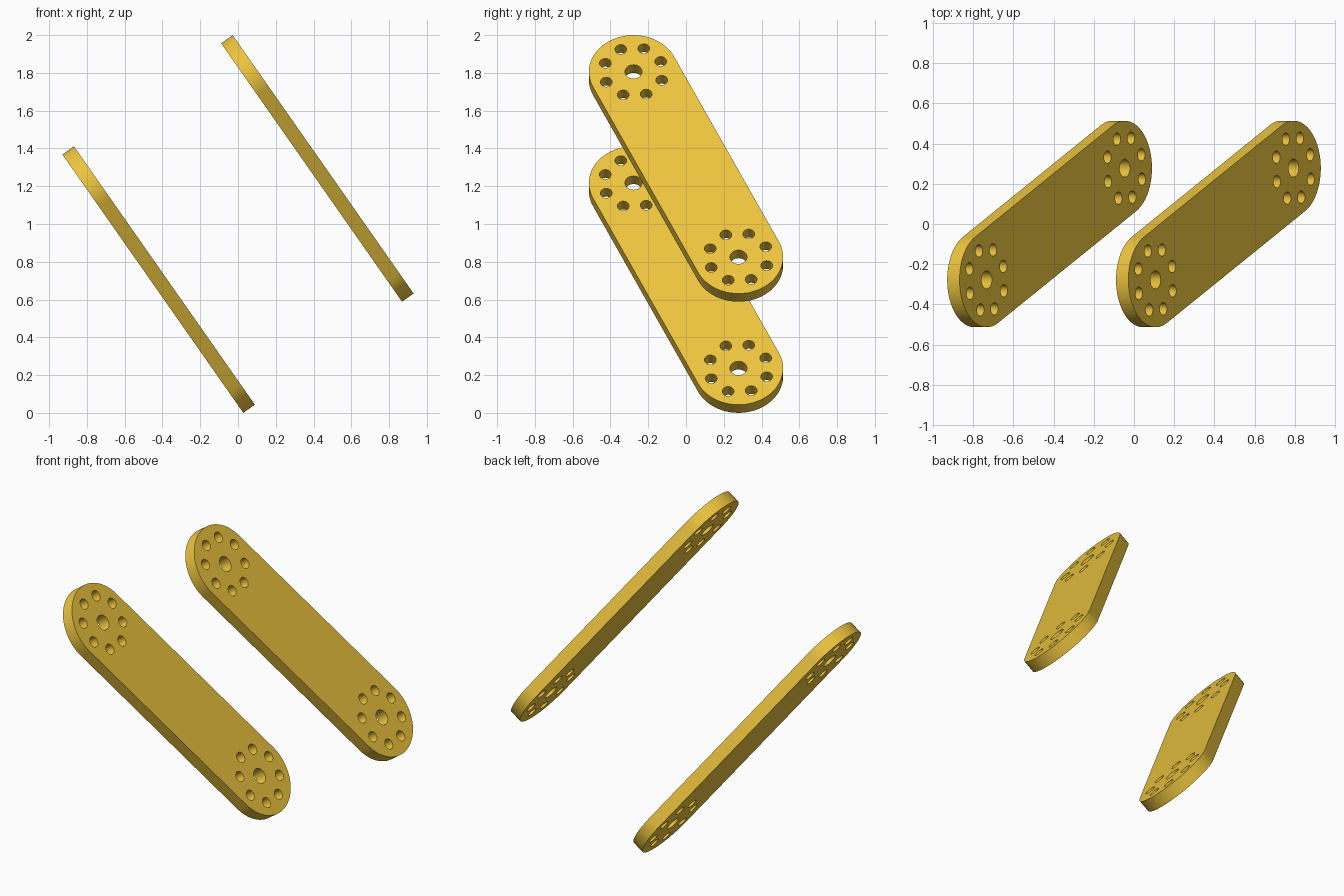
import bpy, bmesh
from math import sin, cos, pi, atan2, radians
from mathutils import Matrix, Vector

if "Cube" in bpy.data.objects:
    bpy.data.objects.remove(bpy.data.objects["Cube"])

TILT = radians(55)
R, THICK = 0.236, 0.075
END = Vector((-0.278, 0.599))        # upper pivot in the plate's own plane
AXIS = atan2(END.y, END.x)
NORMAL = Vector((sin(TILT), 0, cos(TILT)))

mat = bpy.data.materials.new("yellow")
mat.diffuse_color = (0.85, 0.56, 0.05, 1)
mat.use_nodes = True
mat.node_tree.nodes["Principled BSDF"].inputs["Base Color"].default_value = mat.diffuse_color


def arc(c, r, a0, a1, n):
    return [(c.x + r * cos(a0 + (a1 - a0) * i / n),
             c.y + r * sin(a0 + (a1 - a0) * i / n)) for i in range(n + 1)]


def add_loop(curve, pts):
    s = curve.splines.new('POLY')
    s.points.add(len(pts) - 1)
    for p, (x, y) in zip(s.points, pts):
        p.co = (x, y, 0, 1)
    s.use_cyclic_u = True


def link_plate(name, offset):
    curve = bpy.data.curves.new(name, 'CURVE')
    curve.dimensions = '2D'
    curve.fill_mode = 'BOTH'
    curve.extrude = THICK / 2
    # rounded-end outline
    add_loop(curve, arc(END, R, AXIS - pi / 2, AXIS + pi / 2, 40)
             + arc(-END, R, AXIS + pi / 2, AXIS + 3 * pi / 2, 40))
    # pivot hole ringed by eight bolt holes at each end
    for c in (END, -END):
        add_loop(curve, arc(c, 0.045, 0, 2 * pi, 32)[:-1])
        for k in range(8):
            a = AXIS + k * pi / 4
            h = c + 0.159 * Vector((cos(a), sin(a)))
            add_loop(curve, arc(h, 0.031, 0, 2 * pi, 24)[:-1])
    obj = bpy.data.objects.new(name, curve)
    bpy.context.collection.objects.link(obj)
    bpy.ops.object.select_all(action='DESELECT')
    obj.select_set(True)
    bpy.context.view_layer.objects.active = obj
    bpy.ops.object.convert(target='MESH')
    obj = bpy.context.object
    # weld the caps to the walls
    bm = bmesh.new()
    bm.from_mesh(obj.data)
    bmesh.ops.remove_doubles(bm, verts=bm.verts, dist=1e-5)
    bmesh.ops.recalc_face_normals(bm, faces=bm.faces)
    bm.to_mesh(obj.data)
    bm.free()
    obj.data.materials.clear()
    obj.data.materials.append(mat)
    bpy.ops.object.shade_smooth_by_angle(angle=radians(30))
    # local x = world y, local z = plate normal
    frame = Matrix(((0, -cos(TILT), sin(TILT)), (1, 0, 0), (0, sin(TILT), cos(TILT))))
    obj.matrix_world = Matrix.Translation(Vector((0, 0, 1)) + offset * NORMAL) @ frame.to_4x4()


link_plate("lower_link_plate", -0.513)
link_plate("upper_link_plate", 0.513)
